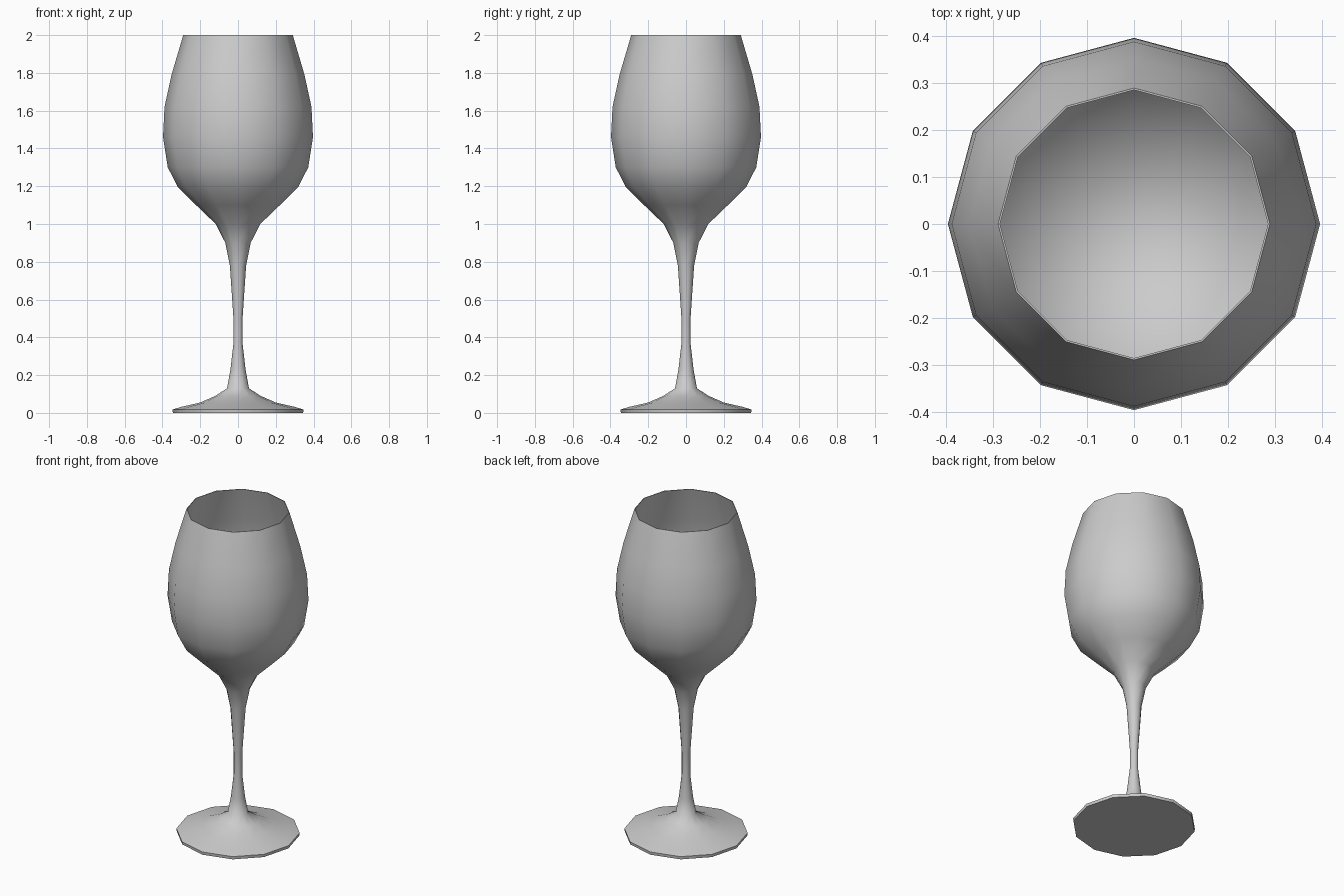
import bpy, bmesh, math

if "Cube" in bpy.data.objects:
    bpy.data.objects.remove(bpy.data.objects["Cube"])

SIDES = 12

# (radius, height) from base centre, up the outside, over the rim, down the inside
outer = [(0, 0), (0.345, 0), (0.347, 0.018), (0.30, 0.032), (0.20, 0.055),
         (0.12, 0.09), (0.058, 0.13), (0.040, 0.23), (0.024, 0.37), (0.024, 0.50),
         (0.043, 0.78), (0.067, 0.90), (0.118, 1.00), (0.222, 1.10), (0.318, 1.195),
         (0.372, 1.30), (0.397, 1.46), (0.389, 1.62), (0.352, 1.79), (0.29, 2.0)]
inner = [(0.286, 2.0), (0.348, 1.79), (0.385, 1.62), (0.393, 1.46),
         (0.368, 1.30), (0.312, 1.195), (0.214, 1.10), (0.12, 1.045), (0, 1.02)]


def lathe(name, profile):
    bm = bmesh.new()
    rings = []
    for r, z in profile:
        n = SIDES if r > 0 else 1
        rings.append([bm.verts.new((r * math.cos(2 * math.pi * i / SIDES),
                                    r * math.sin(2 * math.pi * i / SIDES), z))
                      for i in range(n)])
    for a, b in zip(rings, rings[1:]):
        for i in range(SIDES):
            j = (i + 1) % SIDES
            quad = [a[i % len(a)], a[j % len(a)], b[j % len(b)], b[i % len(b)]]
            bm.faces.new(list(dict.fromkeys(quad)))
    bmesh.ops.recalc_face_normals(bm, faces=bm.faces)
    mesh = bpy.data.meshes.new(name)
    bm.to_mesh(mesh)
    bm.free()
    obj = bpy.data.objects.new(name, mesh)
    bpy.context.collection.objects.link(obj)
    bpy.context.view_layer.objects.active = obj
    obj.select_set(True)
    bpy.ops.object.shade_smooth_by_angle(angle=math.radians(50))
    return obj


# Foot, stem and thin-walled bowl as one turned shape
lathe("wine_glass", outer + inner)
